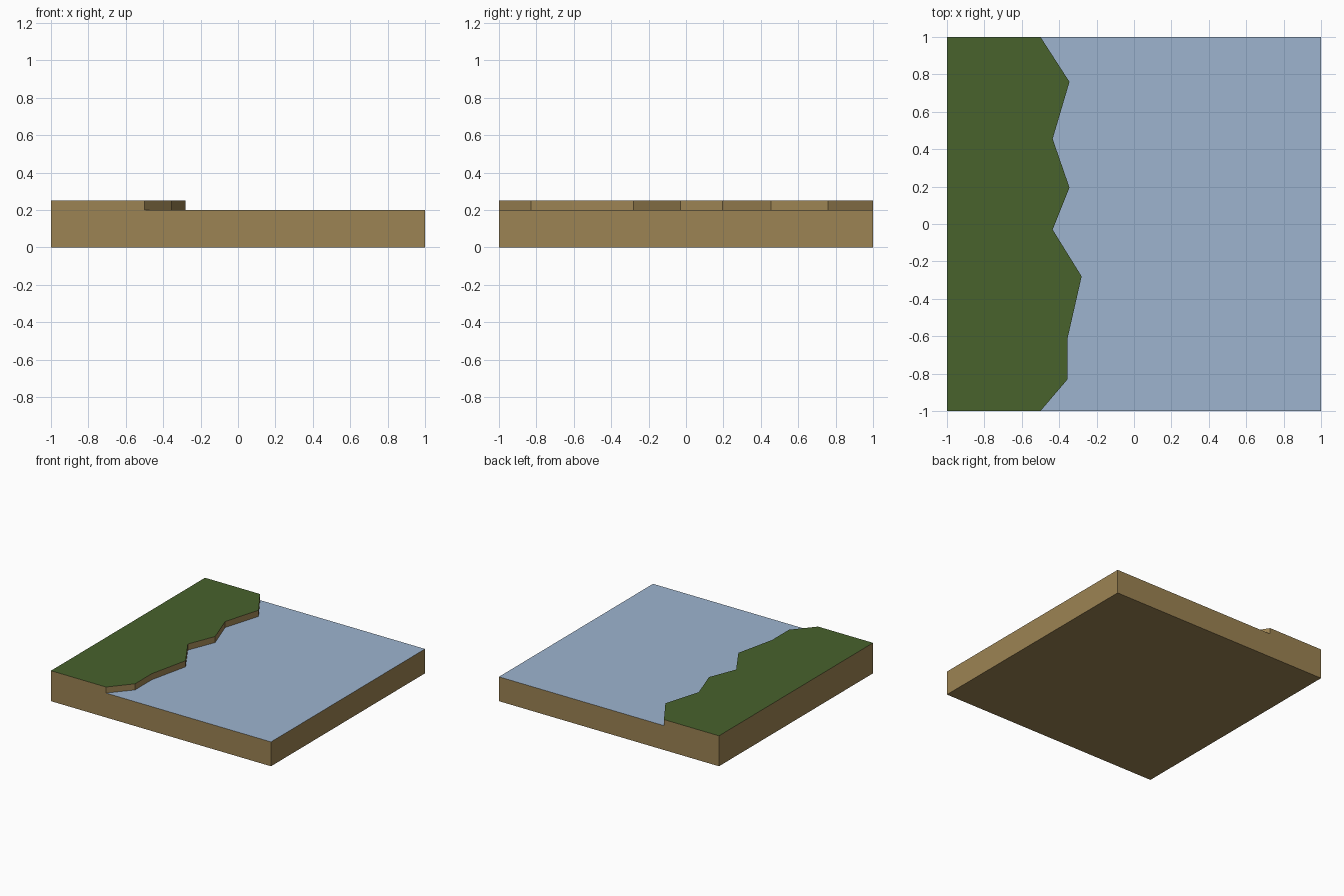
import bpy

cube = bpy.data.objects.get("Cube")
if cube:
    bpy.data.objects.remove(cube, do_unlink=True)

WATER_Z, LAND_Z = 0.2, 0.25


def srgb(value):
    c = value / 255
    return c / 12.92 if c <= 0.04045 else ((c + 0.055) / 1.055) ** 2.4


def make_material(name, *rgb):
    mat = bpy.data.materials.new(name)
    colour = (*map(srgb, rgb), 1)
    mat.diffuse_color = colour
    mat.use_nodes = True
    shader = mat.node_tree.nodes["Principled BSDF"]
    shader.inputs["Base Color"].default_value = colour
    shader.inputs["Roughness"].default_value = 0.9
    return mat


def make_part(name, polygons, mat):
    """Build one flat-faced object from outward-wound polygons."""
    points = [p for poly in polygons for p in poly]
    verts = list(dict.fromkeys(points))
    faces = [[verts.index(p) for p in poly] for poly in polygons]
    mesh = bpy.data.meshes.new(name)
    mesh.from_pydata(verts, [], faces)
    mesh.materials.append(mat)
    obj = bpy.data.objects.new(name, mesh)
    bpy.context.collection.objects.link(obj)
    return obj


def at_height(outline, z):
    return [(x, y, z) for x, y in outline]


# Jagged shoreline, running from the front edge to the back edge
shore = [(-0.5, -1), (-0.355, -0.83), (-0.355, -0.61), (-0.28, -0.28),
         (-0.435, -0.03), (-0.345, 0.195), (-0.435, 0.455),
         (-0.345, 0.76), (-0.5, 1)]

# Grass on the raised bank
land = [(-1, -1)] + shore + [(-1, 1)]
make_part("grass_bank", [at_height(land, LAND_Z)],
          make_material("grass green", 72, 98, 44))

# Water beside the bank
lake = [(1, -1), (1, 1)] + shore[::-1]
make_part("water_surface", [at_height(lake, WATER_Z)],
          make_material("water blue", 157, 180, 207))

# Earth block: stepped front and back, straight sides, underside
step = [(-1, 0), (1, 0), (1, WATER_Z), (-0.5, WATER_Z),
        (-0.5, LAND_Z), (-1, LAND_Z)]
front = [(x, -1, z) for x, z in step]
back = [(x, 1, z) for x, z in reversed(step)]
right = [(1, -1, 0), (1, 1, 0), (1, 1, WATER_Z), (1, -1, WATER_Z)]
left = [(-1, 1, 0), (-1, -1, 0), (-1, -1, LAND_Z), (-1, 1, LAND_Z)]
underside = [(-1, -1, 0), (-1, 1, 0), (1, 1, 0), (1, -1, 0)]

# Small earth cliffs along the shore
cliffs = [at_height((a, b), WATER_Z) + at_height((b, a), LAND_Z)
          for a, b in zip(shore, shore[1:])]
make_part("earth_block", [front, back, right, left, underside] + cliffs,
          make_material("earth brown", 156, 131, 83))
